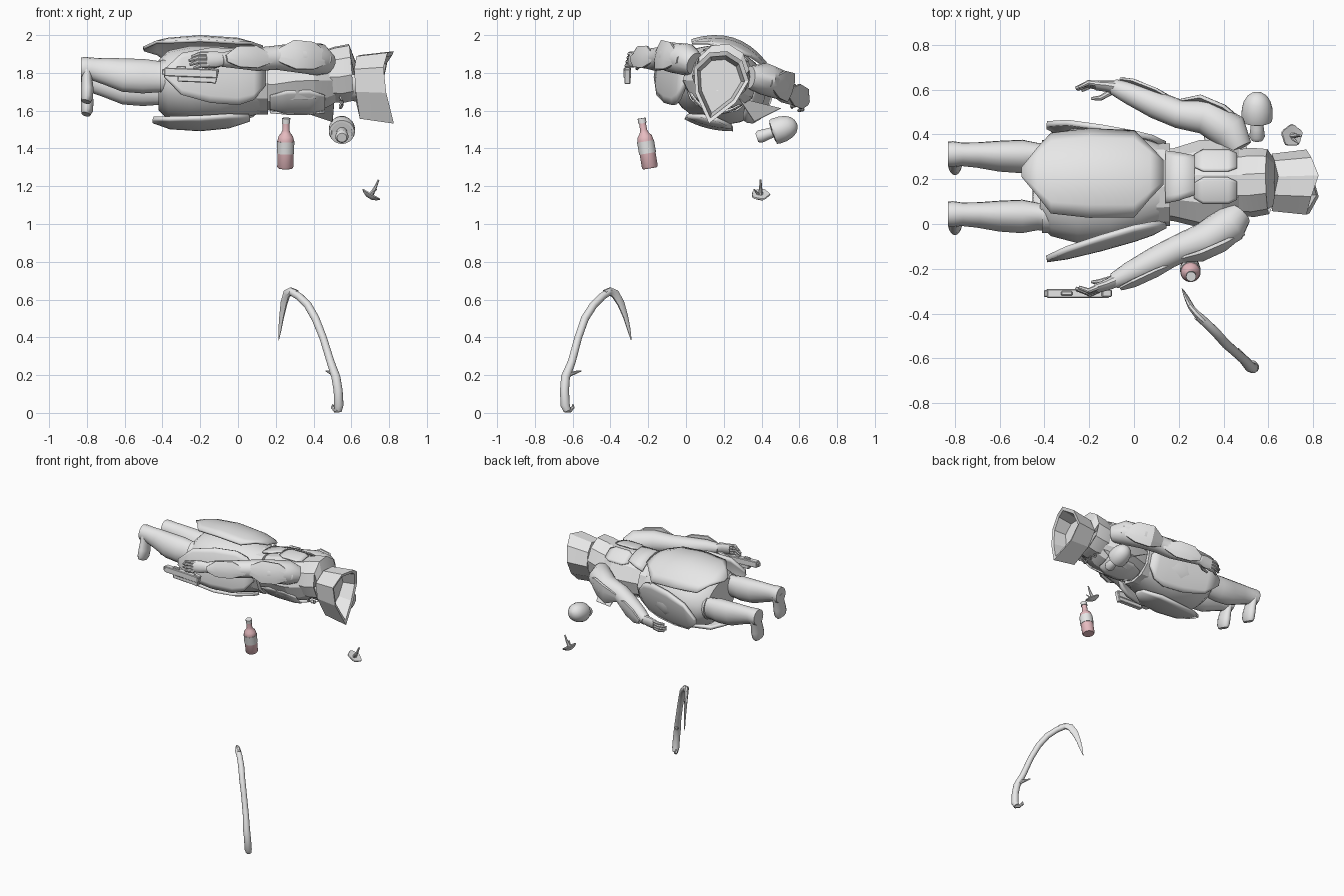
import bpy, bmesh, math
from mathutils import Vector, Matrix

if "Cube" in bpy.data.objects:
    bpy.data.objects.remove(bpy.data.objects["Cube"])


def material(name, rgb):
    m = bpy.data.materials.new(name)
    m.use_nodes = True
    m.diffuse_color = (*rgb, 1)
    m.node_tree.nodes["Principled BSDF"].inputs["Base Color"].default_value = (*rgb, 1)
    return m


GREY = material("pale_grey", (0.8, 0.8, 0.8))
PINK = material("rose_pink", (0.8, 0.5, 0.53))

# Body frame: head to +x, back upward, rolled a little about its length
BODY = Matrix.Translation((0, 0.175, 1.745)) @ Matrix.Rotation(math.radians(-14), 4, 'X')
WORLD = Matrix.Identity(4)


def finish(name, bm, place=BODY, mat=GREY, angle=40):
    bmesh.ops.recalc_face_normals(bm, faces=bm.faces)
    bm.transform(place)
    me = bpy.data.meshes.new(name)
    bm.to_mesh(me)
    bm.free()
    me.materials.append(mat)
    ob = bpy.data.objects.new(name, me)
    bpy.context.collection.objects.link(ob)
    if angle:
        bpy.ops.object.select_all(action='DESELECT')
        ob.select_set(True)
        bpy.context.view_layer.objects.active = ob
        bpy.ops.object.shade_smooth_by_angle(angle=math.radians(angle))
    return ob


def loft(name, rings, **kw):
    bm = bmesh.new()
    loops = [[bm.verts.new(p) for p in ring] for ring in rings]
    n = len(loops[0])
    for a, b in zip(loops, loops[1:]):
        for i in range(n):
            j = (i + 1) % n
            bm.faces.new((a[i], a[j], b[j], b[i]))
    bm.faces.new(loops[0])
    bm.faces.new(loops[-1])
    return finish(name, bm, **kw)


def tube(name, pts, ref=(0, 1, 0), sides=16, **kw):
    """Each point is x, y, z, radius along ref, and optionally the radius across it."""
    cs = [Vector(p[:3]) for p in pts]
    rings = []
    for i, p in enumerate(pts):
        t = (cs[min(i + 1, len(cs) - 1)] - cs[max(i - 1, 0)]).normalized()
        side = Vector(ref)
        side = (side - t * side.dot(t)).normalized()
        other = t.cross(side)
        turns = [2 * math.pi * (k + 0.5) / sides for k in range(sides)]
        rings.append([cs[i] + side * p[3] * math.cos(a) + other * p[-1] * math.sin(a) for a in turns])
    return loft(name, rings, **kw)


def shield(name, stations, roll, drop=1.0, thick=0.016):
    """Curved plate; each station is x, half width, distance from the body axis."""
    bm = bmesh.new()
    turn = Matrix.Rotation(math.radians(roll), 4, 'X')
    cols = [k / 4 for k in range(-4, 5)]
    rows = [[bm.verts.new(turn @ Vector((x, w * t, r - drop * w * w * t * t))) for t in cols]
            for x, w, r in stations]
    for a, b in zip(rows, rows[1:]):
        for i in range(len(cols) - 1):
            bm.faces.new((a[i], a[i + 1], b[i + 1], b[i]))
    ob = finish(name, bm, angle=35)
    mod = ob.modifiers.new("thickness", 'SOLIDIFY')
    mod.thickness = thick
    mod.offset = 0


def box(name, centre, size, tilt=0):
    bm = bmesh.new()
    m = Matrix.Translation(centre) @ Matrix.Rotation(tilt, 4, 'Y') @ Matrix.Diagonal((*size, 1))
    bmesh.ops.create_cube(bm, size=1, matrix=m)
    bmesh.ops.bevel(bm, geom=bm.edges[:], offset=0.004, segments=1, affect='EDGES')
    finish(name, bm, place=WORLD, angle=0)


# Hips and the four skirt plates
tube("skirt_core", [(-.42, 0, -.01, .18, .13), (-.37, 0, -.01, .23, .18), (-.25, 0, -.01, .262, .205),
                    (-.1, 0, -.01, .255, .205), (.03, 0, 0, .22, .18), (.12, 0, 0, .18, .16)], sides=24)
shield("back_skirt_plate", [(-.5, .02, .19), (-.43, .11, .215), (-.37, .185, .23), (-.2, .205, .245),
                            (0, .2, .23), (.07, .12, .21), (.13, .055, .19)], -3, 1.7)
shield("front_skirt_plate", [(-.45, .03, .2), (-.36, .1, .225), (-.2, .13, .235),
                             (-.05, .12, .22), (.06, .04, .19)], 180, thick=.022)
for label, roll, flare in (("right", 95, .335), ("left", -94, .28)):
    r = flare - .17
    shield(label + "_skirt_plate", [(-.39, .02, .17 + r), (-.3, .11, .17 + r * .9), (-.15, .145, .17 + r * .68),
                                    (0, .15, .17 + r * .42), (.08, .12, .17 + r * .25), (.14, .04, .18)],
           roll, thick=.025)

# Torso, belt and armour
tube("waist_belt", [(.1, 0, 0, .19, .165), (.16, 0, 0, .185, .165)], sides=12, angle=25)
tube("torso", [(.08, 0, 0, .15, .14), (.18, 0, 0, .165, .15), (.3, 0, .015, .2, .165), (.4, 0, .02, .2, .165),
               (.47, 0, .025, .16, .155), (.53, 0, .025, .12, .12)], sides=10, angle=20)
for k in (-1, 1):
    shield("back_armour_plate", [(.27, .035, .183), (.31, .06, .192), (.42, .06, .192), (.46, .04, .185)],
           -22 * k, 2, .008)
    shield("chest_armour_plate", [(.17, .05, .15), (.26, .085, .157), (.38, .09, .157), (.46, .05, .15)],
           180 + 32 * k, 2, .01)
shield("lower_back_plate", [(.14, .12, .17), (.2, .11, .175), (.27, .09, .188)], 0, 2, .01)
tube("collar", [(.47, 0, .04, .15, .14), (.53, 0, .045, .155, .155), (.6, 0, .06, .145, .155),
                (.59, 0, .05, .11, .13)], sides=10, angle=20)
tube("neck", [(.5, 0, .02, .1), (.66, 0, 0, .1)])

# Open pointed hood
HALF = [(0, .175), (.09, .145), (.15, .05), (.11, -.08), (0, -.22)]
OUTLINE = HALF + [(-s, u) for s, u in HALF[3:0:-1]]


def hood_ring(x, scale, peak):
    return [(x + peak * (1 - abs(s) / .15), s * scale, u * scale) for s, u in OUTLINE]


loft("hood", [hood_ring(.615, .88, .03), hood_ring(.68, .93, .04), hood_ring(.77, 1, .055),
              hood_ring(.765, .86, .05), hood_ring(.68, .74, 0)], angle=15)

# Neck chain and loose cloth
for i in range(5):
    bm = bmesh.new()
    bmesh.ops.create_circle(bm, segments=8, radius=.014)
    wall = bmesh.ops.extrude_edge_only(bm, edges=bm.edges[:])["geom"]
    bmesh.ops.translate(bm, verts=[v for v in wall if isinstance(v, bmesh.types.BMVert)], vec=(0, 0, .008))
    bm.transform(Matrix.Translation((.54 + .006 * (i % 2), .04 * (i - 2), -.125 + .01 * abs(i - 2)))
                 @ Matrix.Rotation(i * 1.2, 4, 'X') @ Matrix.Rotation(1.1, 4, 'Y'))
    link = finish("chain_link", bm)
    link.modifiers.new("thickness", 'SOLIDIFY').thickness = .006
bm = bmesh.new()
bm.faces.new([bm.verts.new(p) for p in ((.33, .3, 1.66), (.29, .5, 1.61), (.5, .36, 1.54), (.51, .28, 1.66))])
flap = finish("cloth_flap", bm, place=WORLD, angle=0)
flap.modifiers.new("thickness", 'SOLIDIFY').thickness = .004

# Limbs, mirrored in the body frame; the right hand turns out and the left shoulder is raised
for label, k, turn, lift in (("right", -1, .035, 0), ("left", 1, 0, .025)):
    s = k * .138 - .008
    tube(label + "_leg", [(-.28, s, 0, .08, .09), (-.38, s, 0, .062, .085), (-.43, s, 0, .06, .085),
                          (-.5, s, .002, .074, .092), (-.6, s, .008, .068, .09), (-.7, s, .03, .056, .072),
                          (-.77, s, .042, .052, .06), (-.81, s, .045, .058, .06), (-.83, s, .045, .056, .058)])
    tube(label + "_knee_band", [(-.37, s, 0, .073, .09), (-.41, s, 0, .073, .09)], angle=30)
    tube(label + "_foot", [(-.8, s, .05, .056, .032), (-.8, s, -.02, .052, .03), (-.798, s, -.07, .057, .034),
                           (-.8, s, -.115, .057, .032), (-.805, s, -.137, .045, .024)], angle=50)
    tube(label + "_arm", [(.47, k * .15, .07, .06), (.43, k * (.2 + lift), .08, .085),
                          (.32, k * (.272 + lift), .072, .08), (.2, k * .311, .062, .064), (.1, k * .357, .042, .062),
                          (-.02, k * .415, .03, .05), (-.09, k * .447, .016, .036)], ref=(0, 0, 1))
    tube(label + "_shoulder_plate", [(.49, k * (.24 + lift), .07, .02, .01), (.4, k * (.3 + lift), .075, .08, .02),
                                     (.3, k * (.345 + lift), .07, .085, .02), (.18, k * .365, .06, .02, .008)],
         ref=(0, 0, 1), sides=8, angle=30)
    tube(label + "_forearm_plate", [(.19, k * .37, .042, .02, .01), (.1, k * .415, .04, .065, .015),
                                    (0, k * .46, .03, .06, .015), (-.06, k * .48, .016, .02, .01)],
         ref=(0, 0, 1), sides=8, angle=30)
    tube(label + "_hand", [(-.08, k * .445, .02, .036, .03), (-.12, k * (.45 + turn * .4), .015, .044, .024),
                           (-.17, k * (.455 + turn * .7), .01, .042, .02)], ref=(0, 0, 1), sides=12)
    for f in range(4):
        u = .04 - f * .021
        reach = (.085, .1, .095, .075)[f]
        tube(label + "_finger", [(-.16, k * (.455 + turn * .7), u, .013),
                                 (-.16 - reach * .5, k * (.462 + turn), u - .004, .012),
                                 (-.16 - reach, k * (.443 + turn), u - .015, .008)], ref=(0, 0, 1), sides=8)
    tube(label + "_thumb", [(-.1, k * .43, -.005, .014), (-.15, k * (.405 + turn), -.022, .012),
                            (-.19, k * (.405 + turn), -.032, .007)], ref=(0, 0, 1), sides=8)

# Hand-held pistol
box("pistol_slide", (-.25, -.31, 1.80), (.28, .04, .045), .04)
box("pistol_frame", (-.22, -.31, 1.77), (.2, .032, .04), .04)
box("pistol_muzzle", (-.385, -.31, 1.805), (.035, .03, .03), .04)
box("pistol_sight", (-.3, -.31, 1.827), (.05, .02, .02), .04)
box("pistol_grip", (-.13, -.31, 1.785), (.045, .032, .08), .25)

# Bottle with label and cap, along a slightly tilted axis
low, high = Vector((.25, -.19, 1.295)), Vector((.255, -.235, 1.56))


def bottle_part(name, profile, mat):
    tube(name, [(*low.lerp(high, h), r) for h, r in profile], ref=(1, 0, 0), sides=20, place=WORLD, mat=mat)


bottle_part("bottle_glass", [(0, .037), (.03, .043), (.57, .043), (.64, .038), (.7, .025), (.76, .019), (.93, .018)], PINK)
bottle_part("bottle_label", [(.3, .046), (.54, .046)], GREY)
bottle_part("bottle_cap", [(.9, .022), (1, .022)], GREY)

# Mushroom lying on its side
stem, tip = Vector((.55, .375, 1.457)), Vector((.55, .588, 1.53))
for name, profile in (("mushroom_stem", [(0, .025), (.08, .035), (.25, .03), (.5, .026)]),
                      ("mushroom_cap", [(.46, .03), (.38, .055), (.4, .066), (.48, .07), (.65, .069),
                                        (.8, .06), (.91, .045), (.975, .025), (1, .005)])):
    tube(name, [(*stem.lerp(tip, h), r) for h, r in profile], ref=(1, 0, 0), sides=24, place=WORLD, angle=60)

# Small floating toadstool with a lobed cap and a spiky stem
lean = Matrix.Translation((.705, .395, 1.155)) @ Matrix.Rotation(.53, 4, 'Y')
rings = []
for h, r in ((-.022, .015), (-.012, .038), (0, .053), (.006, .05), (.004, .012)):
    lobes = [(a, r * (1 + .08 * math.sin(5 * a))) for a in (math.tau * i / 20 for i in range(20))]
    rings.append([(q * math.cos(a), q * .9 * math.sin(a), h) for a, q in lobes])
loft("toadstool_cap", rings, place=lean, angle=50)
tube("toadstool_stem", [(0, 0, 0, .014), (0, 0, .04, .009), (-.006, 0, .088, .005)], sides=8, place=lean)
tube("toadstool_sprout", [(0, -.01, 0, .008), (.01, -.035, .04, .003)], ref=(1, 0, 0), sides=6, place=lean)

# Hooked sickle in an upright diagonal plane
ACROSS = (.34, .31, 0)
tube("sickle_handle", [(.53, -.628, .012, .02), (.534, -.64, .04, .025), (.53, -.643, .12, .024),
                       (.518, -.638, .19, .024), (.49, -.605, .27, .021), (.45, -.57, .4, .02),
                       (.41, -.535, .5, .021), (.37, -.49, .57, .021), (.325, -.445, .615, .02),
                       (.285, -.41, .64, .02)], ref=ACROSS, place=WORLD)
tube("sickle_blade", [(.31, -.43, .63, .016, .022), (.28, -.402, .643, .017, .022), (.258, -.375, .63, .014, .026),
                      (.243, -.345, .58, .011, .024), (.231, -.32, .51, .008, .017), (.222, -.302, .44, .005, .011),
                      (.215, -.29, .385, .002, .002)], ref=ACROSS, sides=8, place=WORLD, angle=35)
tube("sickle_spur", [(.52, -.635, .2, .016), (.495, -.595, .212, .011), (.465, -.555, .222, .003)],
     ref=ACROSS, sides=8, place=WORLD)
tube("sickle_pommel_hook", [(.535, -.64, .02, .018), (.515, -.615, .014, .013), (.5, -.597, .03, .009),
                            (.503, -.6, .045, .004)], ref=ACROSS, sides=8, place=WORLD)
